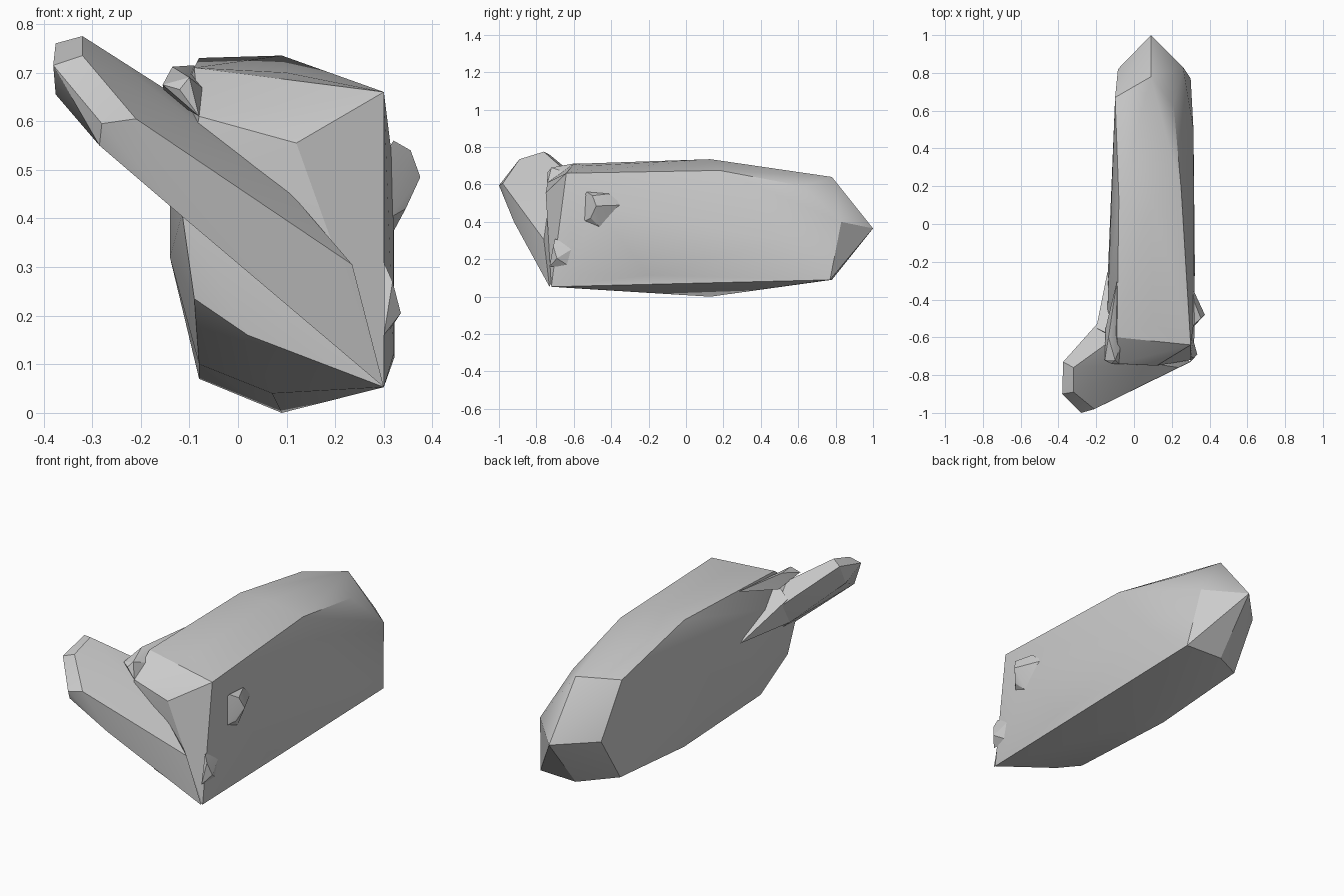
import bpy
import bmesh
from math import radians

cube = bpy.data.objects.get("Cube")
if cube:
    bpy.data.objects.remove(cube, do_unlink=True)

grey = bpy.data.materials.new("light_grey")
grey.use_nodes = True
colour = (.6, .6, .6, 1)
grey.diffuse_color = colour
grey.node_tree.nodes["Principled BSDF"].inputs["Base Color"].default_value = colour


def faceted_solid(name, *groups):
    """Closed faceted block wrapped tightly around groups of corner points."""
    bm = bmesh.new()
    for group in groups:
        for corner in group:
            bm.verts.new(corner)
    hull = bmesh.ops.convex_hull(bm, input=list(bm.verts))
    loose = {v for v in hull["geom_interior"] + hull["geom_unused"]
             if isinstance(v, bmesh.types.BMVert)}
    bmesh.ops.delete(bm, geom=list(loose), context="VERTS")
    bmesh.ops.dissolve_limit(bm, angle_limit=radians(1), verts=bm.verts, edges=bm.edges)
    bmesh.ops.recalc_face_normals(bm, faces=bm.faces)
    mesh = bpy.data.meshes.new(name)
    bm.to_mesh(mesh)
    bm.free()
    mesh.materials.append(grey)
    solid = bpy.data.objects.new(name, mesh)
    bpy.context.collection.objects.link(solid)
    bpy.ops.object.select_all(action="DESELECT")
    solid.select_set(True)
    bpy.context.view_layer.objects.active = solid
    bpy.ops.object.shade_smooth_by_angle(angle=radians(25))
    return solid


# Main body: tapered back, long upper and lower ridges, chamfered front
back_end = [(.09, 1, .365), (-.085, .82, .36), (.26, .83, .4),
            (.09, .78, .64), (-.1, .67, .63), (.21, .63, .59),
            (.3, .77, .09), (.09, .78, .09), (-.09, .67, .12)]
upper_ridge = [(.09, .13, .735), (-.08, .13, .73), (.25, .18, .675)]
lower_ridge = [(.09, .13, 0), (-.08, .13, .07), (.322, -.2, .115)]
side_bulge = [(-.14, -.3, .32), (-.14, -.45, .58), (.315, .5, .3),
              (.32, -.5, .5), (.32, -.6, .12)]
front_upper = [(.1, -.53, .7), (-.09, -.6, .71), (.3, -.64, .66),
               (.12, -.75, .555), (-.08, -.74, .61)]
front_lower = [(-.115, -.74, .41), (-.09, -.71, .235), (.02, -.715, .16),
               (.3, -.72, .053), (.07, -.52, .04), (-.08, -.5, .1)]
faceted_solid("body", back_end, upper_ridge, lower_ridge,
              side_bulge, front_upper, front_lower)

# Slanted arm across the front, with a bevelled free end
arm_tip = [(-.32, -.76, .775), (-.375, -.73, .76), (-.32, -.89, .735),
           (-.38, -.9, .715), (-.28, -1, .595), (-.21, -.98, .605),
           (-.285, -.98, .55), (-.375, -.78, .655)]
arm_underside = [(-.11, -.92, .4), (.1, -.805, .222), (-.165, -.62, .455)]
arm_root = [(.3, -.73, .053), (.235, -.76, .305), (.11, -.74, .45),
            (-.04, -.74, .55), (-.14, -.63, .66), (-.17, -.5, .57)]
faceted_solid("arm", arm_tip, arm_underside, arm_root)

# Fairing that runs the arm back into the body's side
faceted_solid("arm_fairing", [(-.2, -.55, .61), (-.17, -.5, .55), (-.165, -.62, .455),
                              (-.14, -.25, .48), (-.1, -.6, .66), (-.05, -.5, .5)])

# Small knob where the upper front corner meets the arm
faceted_solid("corner_knob", [(-.155, -.72, .675), (-.12, -.74, .665),
                              (-.1, -.72, .69), (-.135, -.6, .712),
                              (-.08, -.74, .61), (-.09, -.3, .715),
                              (-.15, -.55, .65), (-.05, -.6, .65)])

# Pointed bumps on the left side
faceted_solid("side_bump", [(.375, -.48, .485), (.355, -.5, .54),
                            (.32, -.53, .56), (.318, -.41, .55),
                            (.345, -.51, .42), (.318, -.46, .37),
                            (.31, -.55, .4), (.31, -.34, .49), (.3, -.55, .53)])
faceted_solid("lower_side_bump", [(.335, -.69, .205), (.318, -.71, .27),
                                  (.31, -.6, .26), (.3, -.73, .16),
                                  (.305, -.62, .16), (.3, -.7, .31)])
